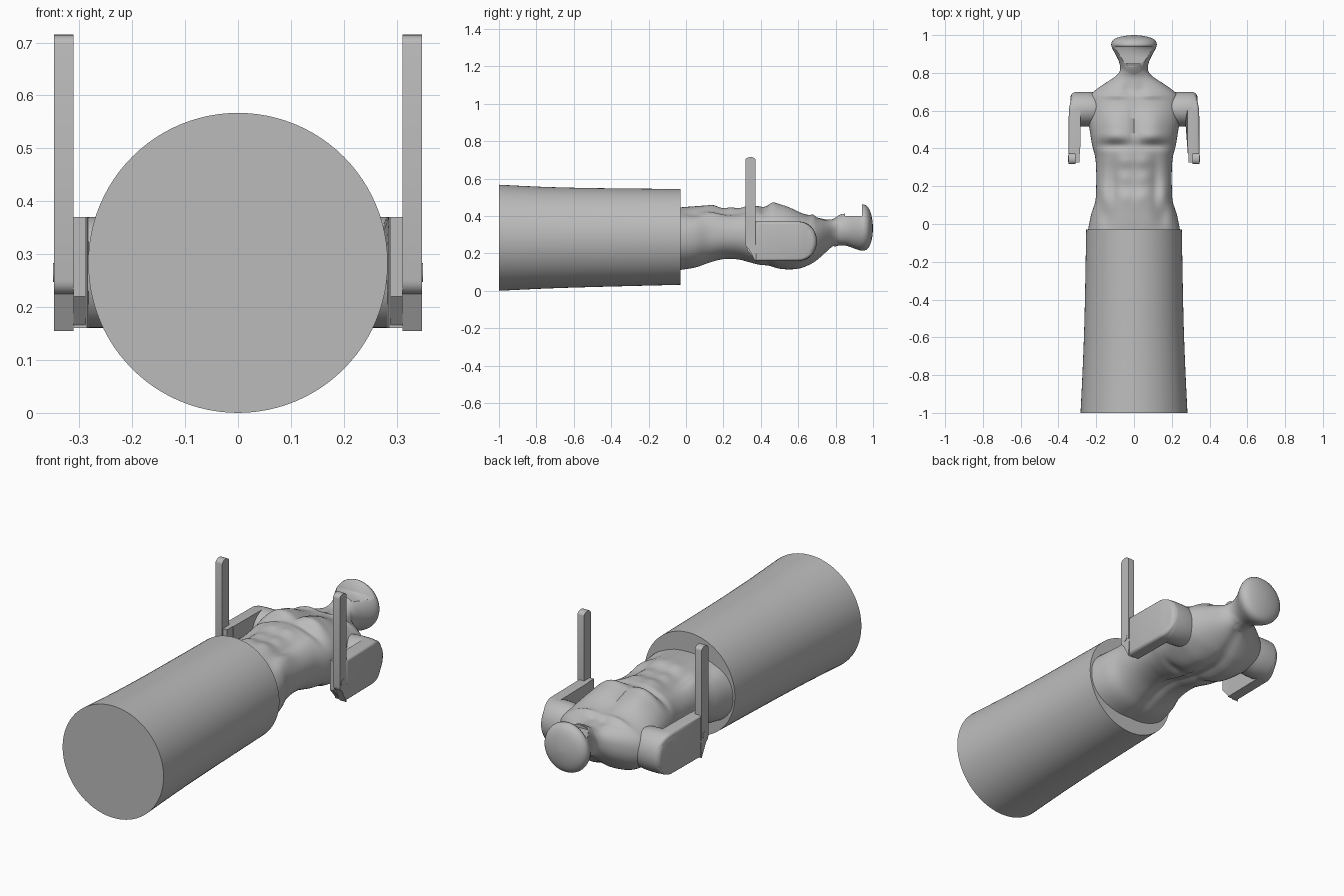
import bpy, bmesh, math
from mathutils import Vector

if "Cube" in bpy.data.objects:
    bpy.data.objects.remove(bpy.data.objects["Cube"])

GREY = (0.5, 0.5, 0.5, 1)
grey = bpy.data.materials.new("plain grey")
grey.use_nodes = True
grey.diffuse_color = GREY
grey.node_tree.nodes["Principled BSDF"].inputs["Base Color"].default_value = GREY


def finish(name, bm, angle=35):
    bmesh.ops.recalc_face_normals(bm, faces=bm.faces)
    mesh = bpy.data.meshes.new(name)
    bm.to_mesh(mesh)
    bm.free()
    obj = bpy.data.objects.new(name, mesh)
    bpy.context.collection.objects.link(obj)
    mesh.materials.append(grey)
    bpy.ops.object.select_all(action='DESELECT')
    obj.select_set(True)
    bpy.context.view_layer.objects.active = obj
    bpy.ops.object.shade_smooth_by_angle(angle=math.radians(angle))
    return obj


def smooth_at(stations, y):
    """Smooth curve through rows of (y, values...)."""
    n = len(stations)
    i = 0
    while i < n - 2 and stations[i + 1][0] < y:
        i += 1
    a, b = stations[i], stations[i + 1]
    p, q = stations[max(i - 1, 0)], stations[min(i + 2, n - 1)]
    h = b[0] - a[0]
    t = (y - a[0]) / h
    out = []
    for k in range(1, len(a)):
        ma = (b[k] - p[k]) / (b[0] - p[0]) * h
        mb = (q[k] - a[k]) / (q[0] - a[0]) * h
        out.append((2*t**3 - 3*t**2 + 1) * a[k] + (t**3 - 2*t**2 + t) * ma
                   + (3*t**2 - 2*t**3) * b[k] + (t**3 - t**2) * mb)
    return out


def loft(name, stations, ys, sides, power=2.0, sculpt=None, angle=35):
    """Rings along y; each station is (y, half width, bottom, top)."""
    bm = bmesh.new()
    rings = []
    for y in ys:
        w, lo, hi = smooth_at(stations, y)
        ring = []
        for s in range(sides):
            a = 2 * math.pi * s / sides
            c, d = math.cos(a), math.sin(a)
            x = w * math.copysign(abs(c) ** (2 / power), c)
            z = (lo + hi) / 2 + (hi - lo) / 2 * math.copysign(abs(d) ** (2 / power), d)
            if sculpt:
                z += sculpt(abs(x), y, d)
            ring.append(bm.verts.new((x, y, z)))
        rings.append(ring)
    for r, q in zip(rings, rings[1:]):
        for s in range(sides):
            t = (s + 1) % sides
            bm.faces.new((r[s], r[t], q[t], q[s]))
    bm.faces.new(rings[0])
    bm.faces.new(rings[-1])
    return finish(name, bm, angle)


def steps(a, b, n):
    return [a + (b - a) * i / n for i in range(n + 1)]


def plate(name, outline, x0, x1, bevel):
    """Outline in (y, z) extruded along x."""
    bm = bmesh.new()
    face = bm.faces.new([bm.verts.new((x0, y, z)) for y, z in outline])
    res = bmesh.ops.extrude_face_region(bm, geom=[face])
    for v in res["geom"]:
        if isinstance(v, bmesh.types.BMVert):
            v.co.x = x1
    if bevel:
        side = 1 if x1 > 0 else -1
        rim = [e for e in bm.edges if all(abs(v.co.x - x1) < 1e-6 for v in e.verts)]
        bmesh.ops.bevel(bm, geom=rim, offset=bevel, segments=3, affect='EDGES', profile=0.5)
    return finish(name, bm)


def arc(cy, cz, ry, rz, a0, a1, n):
    return [(cy + ry * math.cos(math.radians(a)), cz + rz * math.sin(math.radians(a)))
            for a in steps(a0, a1, n)]


# Flared drum covering the lower body
loft("lower_body_drum", [(-1, .283, 0, .567), (-.75, .271, .012, .555),
     (-.5, .262, .02, .549), (-.03, .253, .032, .544)], steps(-1, -.03, 8), 96)


# Muscle relief
def bump(x, y, cx, cy, sx, sy):
    return math.exp(-((x - cx) / sx) ** 2 - ((y - cy) / sy) ** 2)


def muscles(x, y, d):
    if d > 0:
        h = .022 * bump(x, y, .1, .53, .075, .085)
        h += .016 * bump(x, y, .1, .465, .08, .03)
        h -= .016 * bump(x, y, .1, .415, .09, .022)
        h -= .014 * bump(x, y, 0, .53, .016, .1)
        for row in (.15, .24, .33):
            h += .009 * bump(x, y, .045, row, .035, .035)
        h -= .014 * bump(x, y, .115, .2, .025, .15)
        h += .01 * bump(x, y, .165, .16, .04, .06)
        h -= .014 * bump(x, y, .15, .04, .03, .06)
        h += .012 * bump(x, y, .09, .68, .07, .015)
        h -= .012 * bump(x, y, .03, .71, .025, .03)
    else:
        h = .03 * bump(x, y, 0, .4, .03, .3)
        h -= .012 * bump(x, y, .11, .56, .06, .09)
        h += .012 * bump(x, y, .1, .44, .06, .03)
    return h * min(1, abs(d) * 1.6)


# Torso and neck
torso = [(-.04, .245, .108, .445), (.05, .227, .122, .452), (.12, .205, .145, .455),
         (.2, .2, .165, .44), (.28, .2, .163, .44), (.35, .205, .145, .45),
         (.42, .222, .128, .455), (.5, .235, .118, .448), (.56, .245, .118, .43),
         (.62, .25, .124, .412), (.68, .235, .148, .4), (.72, .19, .178, .39),
         (.75, .145, .205, .382), (.78, .1, .23, .382), (.81, .075, .242, .395),
         (.85, .07, .243, .415)]
loft("torso", torso, steps(-.04, .85, 90), 80, 2.25, muscles, 60)

# Head with flared crown and flat cut face
head_rows = [(.79, .083, .235, .385), (.82, .073, .242, .405), (.86, .08, .24, .425),
             (.9, .099, .226, .445), (.93, .115, .216, .458), (.95, .121, .215, .462),
             (.97, .114, .223, .45), (.985, .092, .247, .425), (.995, .055, .283, .386),
             (1.0, .012, .325, .345)]
head = loft("head", head_rows, steps(.79, .96, 17) + [.97, .978, .985, .991, .996, 1.0], 64,
            2.0, None, 40)
bm = bmesh.new()
bmesh.ops.create_cube(bm, size=1)
for v in bm.verts:
    v.co = Vector((v.co.x * .4, .8875 + v.co.y * .105, .5 + v.co.z * .2))
cutter = finish("face_cutter", bm)
cutter.hide_render = True
cut = head.modifiers.new("face_cut", 'BOOLEAN')
cut.operation = 'DIFFERENCE'
cut.object = cutter
bpy.context.view_layer.objects.active = head
bpy.ops.object.modifier_apply(modifier="face_cut")
bpy.data.objects.remove(cutter)

for side, label in ((1, "left"), (-1, "right")):
    # Shoulder stub, closing in a rounded outer edge
    bm = bmesh.new()
    n, rings = 40, []
    for x, k in ((.15, .9), (.22, .98), (.245, 1), (.3, 1), (.318, .97), (.33, .88), (.335, .75)):
        rings.append([bm.verts.new((side * x, .608 + .092 * k * math.cos(a),
                                    .265 + .105 * k * math.sin(a)))
                      for a in (2 * math.pi * i / n for i in range(n))])
    for r, q in zip(rings, rings[1:]):
        for i in range(n):
            j = (i + 1) % n
            bm.faces.new((r[i], r[j], q[j], q[i]))
    bm.faces.new(rings[0])
    bm.faces.new(rings[-1])
    finish(label + "_shoulder", bm)

    # Upper arm, flat sided with a rounded shoulder end
    arm = plate(label + "_upper_arm",
                [(.37, .16), (.6, .16)] + arc(.6, .265, .1, .105, -80, 80, 16)
                + [(.6, .37), (.37, .37)], side * .285, side * .348, .014)
    for v in arm.data.vertices:
        v.co.x -= side * max(0, v.co.y - .55) ** 2 * 1.2

    # Elbow tab
    plate(label + "_elbow_tab", [(.325, .22), (.375, .16), (.375, .37), (.325, .37)],
          side * .288, side * .311, 0)

    # Raised forearm bar with rounded ends
    plate(label + "_forearm", arc(.345, .25, .027, .027, 180, 360, 10)
          + arc(.345, .698, .027, .017, 0, 180, 10), side * .311, side * .348, 0)
    plate(label + "_elbow_corner", [(.335, .225), (.372, .155), (.38, .25)],
          side * .311, side * .348, 0)

    # Elbow pivot disc
    plate(label + "_elbow_pivot", arc(.345, .265, .018, .018, 0, 345, 23),
          side * .346, side * .35, 0)
